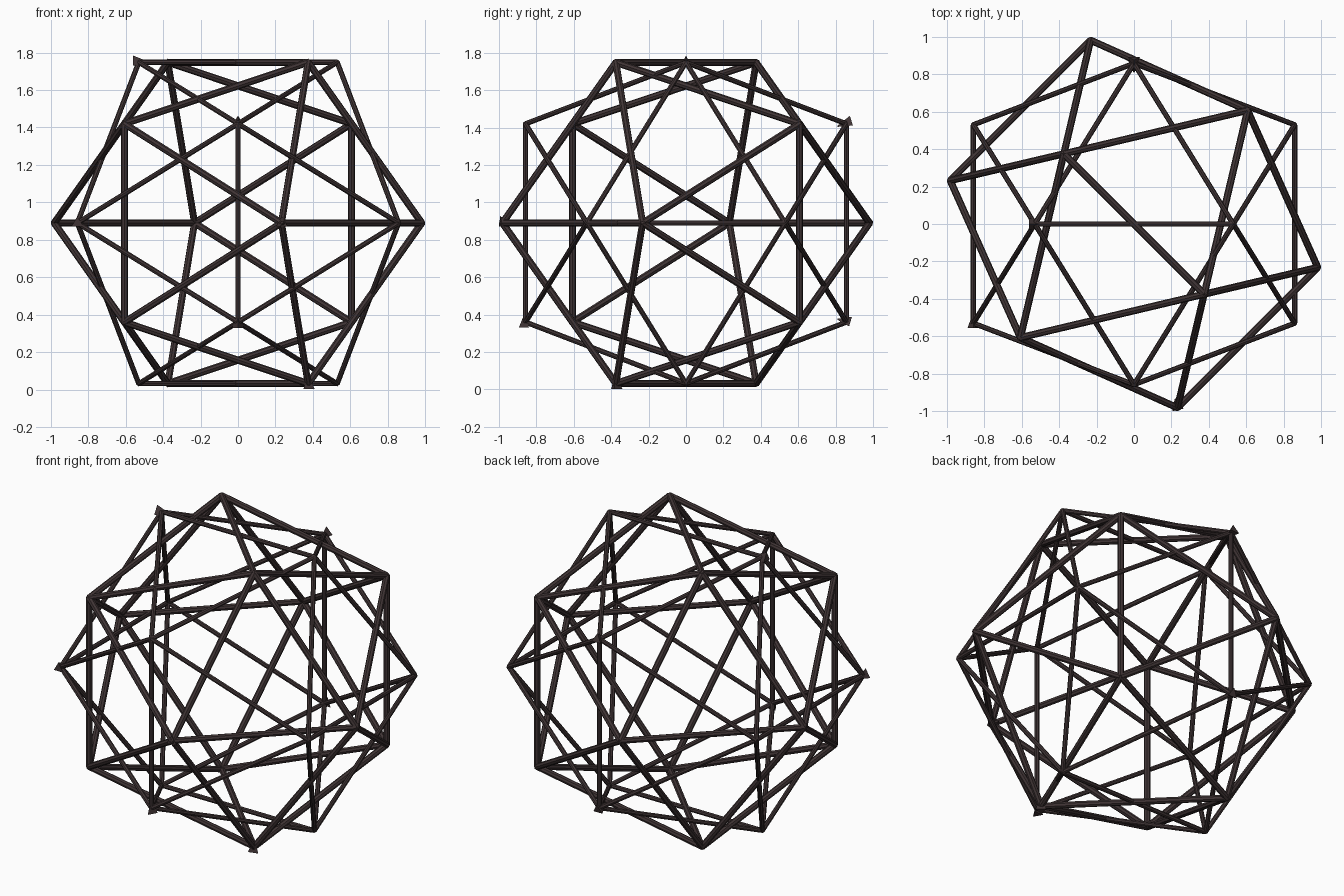
import bpy, bmesh, math
from mathutils import Vector, Matrix
from itertools import combinations, product

cube = bpy.data.objects.get("Cube")
if cube:
    bpy.data.objects.remove(cube, do_unlink=True)

SHORT, LONG, MID = 0.53, 0.858, 0.89

mat = bpy.data.materials.new("dark brown")
mat.use_nodes = True
colour = (0.05, 0.034, 0.035, 1)
mat.diffuse_color = colour
mat.node_tree.nodes["Principled BSDF"].inputs["Base Color"].default_value = colour


def tube(bm, start, end, r1, r2, sides):
    axis = end - start
    place = Matrix.Translation((start + end) / 2) @ axis.to_track_quat('Z', 'Y').to_matrix().to_4x4()
    bmesh.ops.create_cone(bm, cap_ends=True, segments=sides, radius1=r1, radius2=r2,
                          depth=axis.length, matrix=place)


def lattice(name, radius, turn, flares):
    bm = bmesh.new()
    # Corners of a regular icosahedron
    corners = []
    for s, t in product((-1, 1), repeat=2):
        a, b = s * SHORT, t * LONG
        corners += [Vector((a, 0, b)), Vector((b, a, 0)), Vector((0, b, a))]
    # Bars between neighbouring corners, with small balls closing the joints
    for p, q in combinations(corners, 2):
        if (p - q).length < SHORT * 2.1:
            tube(bm, p, q, radius, radius, 8)
    for p in corners:
        bmesh.ops.create_icosphere(bm, subdivisions=1, radius=radius * 1.05,
                                   matrix=Matrix.Translation(p))
    # Flared tips on a few joints
    for point, direction, push in flares:
        p, d = Vector(point), Vector(direction).normalized()
        tube(bm, p + d * push, p - d * 0.05, 0.036, 0.004, 3)
    mesh = bpy.data.meshes.new(name)
    bm.to_mesh(mesh)
    bm.free()
    mesh.materials.append(mat)
    obj = bpy.data.objects.new(name, mesh)
    obj.location.z = MID
    obj.rotation_euler.z = turn
    bpy.context.collection.objects.link(obj)


# Thin inner lattice
lattice("thin_lattice", 0.014, 0, [
    ((-SHORT, 0, LONG), (-1, 0, 0), 0.03),
    ((-LONG, -SHORT, 0), (0, -1, 0), 0.025),
    ((0, -LONG, -SHORT), (0, 0, -1), 0.03),
    ((0, LONG, -SHORT), (0, 1, -0.3), 0.02),
    ((0, LONG, SHORT), (0, 1, 0.3), 0.03),
])

# Thick lattice, turned an eighth of a circle
lattice("thick_lattice", 0.019, -math.pi / 4, [
    ((LONG, -SHORT, 0), (LONG, -SHORT, 0), 0.012),
    ((SHORT, 0, -LONG), (0, 0, -1), 0.03),
])
